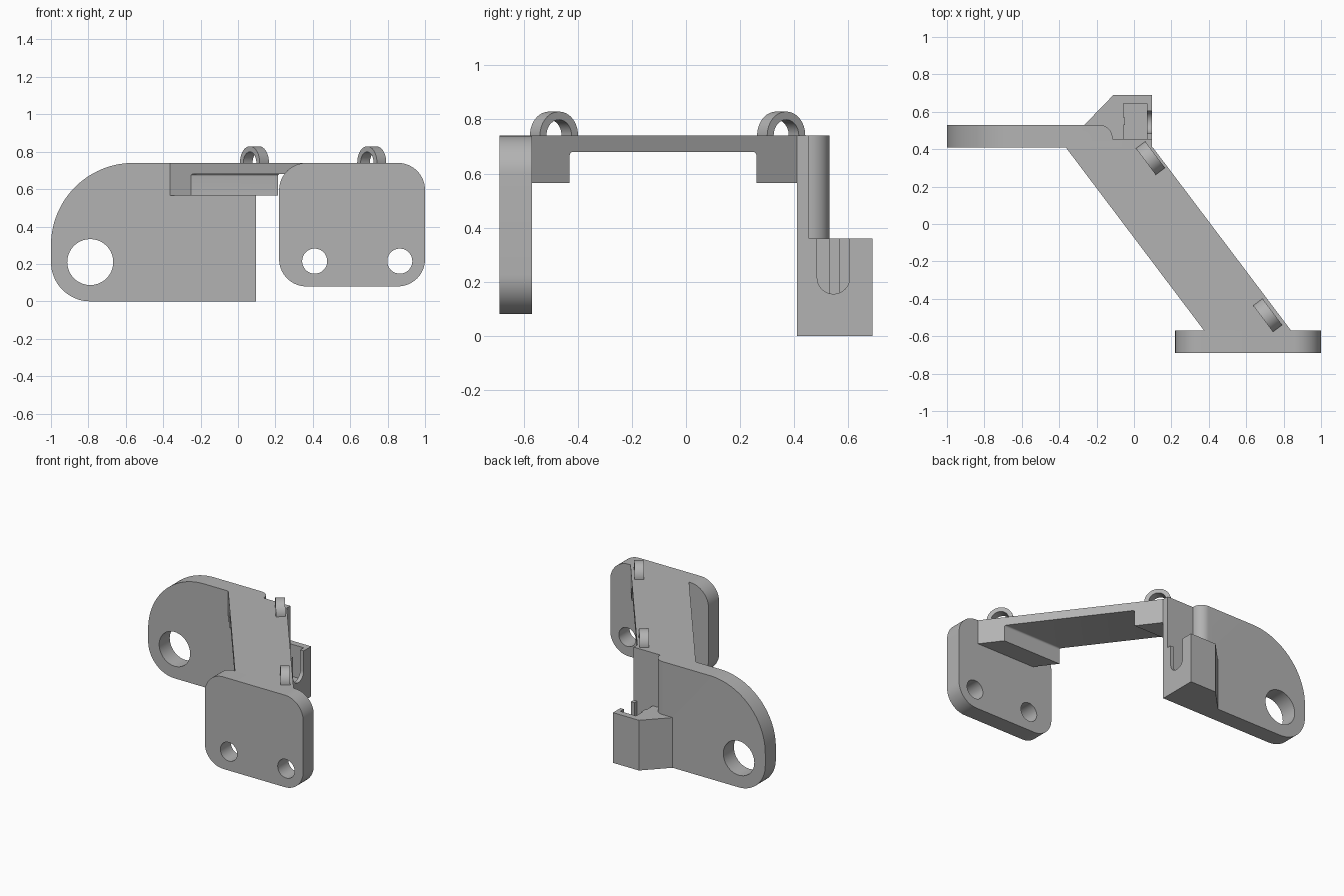
import bpy
import bmesh
from math import sin, cos, radians, atan2
from mathutils import Vector

if "Cube" in bpy.data.objects:
    bpy.data.objects.remove(bpy.data.objects["Cube"], do_unlink=True)

GREY = (0.45, 0.45, 0.45, 1)
grey = bpy.data.materials.new("plain_grey")
grey.use_nodes = True
grey.diffuse_color = GREY
grey.node_tree.nodes["Principled BSDF"].inputs["Base Color"].default_value = GREY

TOP = 0.74


def arc(cx, cy, r, start, end, steps=16):
    angles = [radians(start + (end - start) * i / steps) for i in range(steps + 1)]
    return [(cx + r * cos(a), cy + r * sin(a)) for a in angles]


def prism(name, outline, axis, low, high):
    """Extrude a 2D outline along an axis, between two positions."""
    place = {"x": lambda u, v: (low, u, v),
             "y": lambda u, v: (u, low, v),
             "z": lambda u, v: (u, v, low)}[axis]
    bm = bmesh.new()
    face = bm.faces.new([bm.verts.new(place(u, v)) for u, v in outline])
    result = bmesh.ops.extrude_face_region(bm, geom=[face])
    moved = [g for g in result["geom"] if isinstance(g, bmesh.types.BMVert)]
    shift = Vector([high - low if a == axis else 0 for a in "xyz"])
    bmesh.ops.translate(bm, verts=moved, vec=shift)
    bmesh.ops.recalc_face_normals(bm, faces=bm.faces)
    mesh = bpy.data.meshes.new(name)
    bm.to_mesh(mesh)
    bm.free()
    mesh.materials.append(grey)
    obj = bpy.data.objects.new(name, mesh)
    bpy.context.collection.objects.link(obj)
    return obj


def make_active(obj):
    bpy.ops.object.select_all(action="DESELECT")
    obj.select_set(True)
    bpy.context.view_layer.objects.active = obj


def combine(obj, tool, operation="DIFFERENCE"):
    make_active(obj)
    mod = obj.modifiers.new("combine", "BOOLEAN")
    mod.operation = operation
    mod.solver = "EXACT"
    mod.object = tool
    bpy.ops.object.modifier_apply(modifier=mod.name)
    bpy.data.objects.remove(tool, do_unlink=True)


def drill(obj, x, z, r, y):
    combine(obj, prism("drill", arc(x, z, r, 0, 351, 39), "y", y - 0.2, y + 0.2))


# Rear plate with one large rounded corner
profile = (arc(-0.56, 0.30, 0.44, 90, 180, 28) + arc(-0.79, 0.21, 0.21, 180, 270)
           + [(0.097, 0), (0.097, TOP)])
rear_plate = prism("rear_plate", profile, "y", 0.41, 0.53)

# Thinned upper end of the rear plate
notch = arc(-0.185, 0.46, 0.07, 90, 0, 12) + [(-0.115, 0.455), (0.2, 0.455),
                                             (0.2, 0.6), (-0.185, 0.6)]
combine(rear_plate, prism("notch", notch, "z", 0.36, 0.9))

# Socket block behind the rear plate
block = [(-0.265, 0.5), (-0.265, 0.53), (-0.11, 0.69), (0.097, 0.69), (0.097, 0.5)]
combine(rear_plate, prism("socket_block", block, "z", 0, 0.36), "UNION")

# Pocket with a small rib, and the round-ended slot opening to the side
pocket = [(-0.055, 0.455), (0.07, 0.455), (0.07, 0.645), (-0.055, 0.645),
          (-0.055, 0.57), (-0.047, 0.57), (-0.047, 0.53), (-0.055, 0.53)]
combine(rear_plate, prism("pocket", pocket, "z", 0.13, 0.5))
slot = arc(0.545, 0.215, 0.06, 180, 360, 20) + [(0.605, 0.5), (0.485, 0.5)]
combine(rear_plate, prism("slot", slot, "x", 0.04, 0.2))
drill(rear_plate, -0.79, 0.21, 0.123, 0.47)

# Front plate with rounded corners and two holes
corners = [(0.855, 0.595, 0), (0.365, 0.595, 90), (0.365, 0.225, 180), (0.855, 0.225, 270)]
outline = [p for x, z, a in corners for p in arc(x, z, 0.145, a, a + 90)]
front_plate = prism("front_plate", outline, "y", -0.69, -0.57)
for hole_x in (0.41, 0.865):
    drill(front_plate, hole_x, 0.215, 0.067, -0.63)

# Slanted bridge: a channel profile sheared sideways
channel = ([(-0.57, TOP), (-0.57, 0.565), (-0.43, 0.565)]
           + arc(-0.418, 0.668, 0.012, 180, 90, 5)
           + arc(0.248, 0.668, 0.012, 90, 0, 5)
           + [(0.26, 0.565), (0.41, 0.565), (0.41, TOP)])
bridge = prism("slanted_bridge", channel, "x", 0, 0.465)
for v in bridge.data.vertices:
    v.co.x += 0.375 - 0.755 * (v.co.y + 0.57)

# Cable loops on top of the bridge
loop = ([(0.088, -0.01)] + arc(0, 0, 0.088, 0, 180, 24) + [(-0.088, -0.01), (-0.058, -0.01)]
        + arc(0, 0, 0.058, 180, 0, 24) + [(0.058, -0.01)])
loops = []
for name, x, y in (("rear_loop", 0.088, 0.352), ("front_loop", 0.715, -0.488)):
    ring = prism(name, loop, "y", -0.031, 0.031)
    ring.location = (x, y, TOP + 0.001)
    ring.rotation_euler.z = atan2(-0.8, 0.6)
    loops.append(ring)

for obj in [rear_plate, front_plate, bridge] + loops:
    make_active(obj)
    bpy.ops.object.shade_smooth_by_angle(angle=radians(30))
